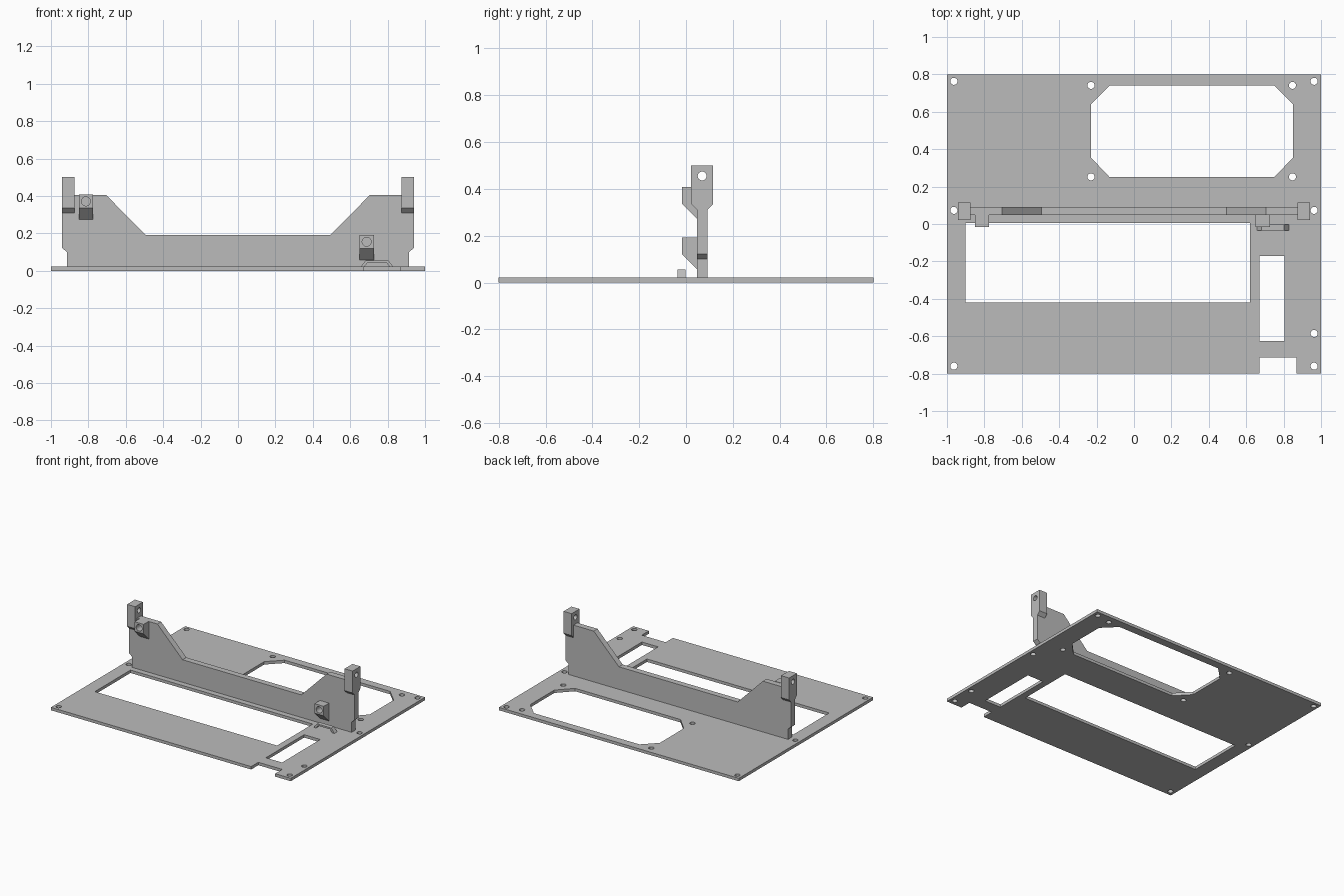
import bpy, bmesh
from math import sin, cos, pi
from mathutils import Matrix, Vector

cube = bpy.data.objects.get("Cube")
if cube:
    bpy.data.objects.remove(cube, do_unlink=True)

grey = bpy.data.materials.new("plain_grey")
grey.use_nodes = True
colour = (0.5, 0.5, 0.5, 1)
grey.diffuse_color = colour
grey.node_tree.nodes["Principled BSDF"].inputs["Base Color"].default_value = colour

# Columns: where the profile's u, v and thickness directions point
AXES = {
    "x": Matrix(((0, 0, 1), (1, 0, 0), (0, 1, 0))),
    "y": Matrix(((1, 0, 0), (0, 0, -1), (0, 1, 0))),
    "z": Matrix.Identity(3),
}


def rect(u0, u1, v0, v1):
    return [(u0, v0), (u1, v0), (u1, v1), (u0, v1)]


def circle(u, v, r, n=32):
    return [(u + r * cos(2 * pi * i / n), v + r * sin(2 * pi * i / n)) for i in range(n)]


def sheet(name, loops, axis, low, high):
    """Extrude an outline with holes between two positions along an axis."""
    curve = bpy.data.curves.new(name, "CURVE")
    curve.dimensions, curve.fill_mode = "2D", "BOTH"
    curve.extrude = (high - low) / 2
    for loop in loops:
        spline = curve.splines.new("POLY")
        spline.points.add(len(loop) - 1)
        for point, (u, v) in zip(spline.points, loop):
            point.co = (u, v, 0, 1)
        spline.use_cyclic_u = True
    source = bpy.data.objects.new(name + "_profile", curve)
    bpy.context.collection.objects.link(source)
    bpy.context.view_layer.update()
    graph = bpy.context.evaluated_depsgraph_get()
    mesh = bpy.data.meshes.new_from_object(source.evaluated_get(graph))
    bpy.data.objects.remove(source, do_unlink=True)

    bm = bmesh.new()
    bm.from_mesh(mesh)
    bmesh.ops.remove_doubles(bm, verts=bm.verts, dist=0.0001)
    middle = Vector([(low + high) / 2 if a == axis else 0 for a in "xyz"])
    bmesh.ops.transform(bm, matrix=Matrix.Translation(middle) @ AXES[axis].to_4x4(), verts=bm.verts)
    bmesh.ops.recalc_face_normals(bm, faces=bm.faces)
    for face in bm.faces:
        face.smooth = False
    bm.to_mesh(mesh)
    bm.free()
    mesh.materials.clear()
    mesh.materials.append(grey)
    obj = bpy.data.objects.new(name, mesh)
    bpy.context.collection.objects.link(obj)
    return obj


# Base plate with a notch in the front edge, three windows and screw holes
outline = [(-1, -0.8), (0.67, -0.8), (0.67, -0.715), (0.87, -0.715),
           (0.87, -0.8), (1, -0.8), (1, 0.8), (-1, 0.8)]
octagon = [(-0.13, 0.25), (0.75, 0.25), (0.85, 0.355), (0.85, 0.64),
           (0.75, 0.74), (-0.13, 0.74), (-0.23, 0.64), (-0.23, 0.355)]
screws = [(x, y) for x in (-0.963, 0.963) for y in (-0.76, 0.073, 0.763)]
screws += [(x, y) for x in (-0.23, 0.847) for y in (0.252, 0.741)] + [(0.963, -0.585)]
windows = [rect(-0.9, 0.62, -0.42, 0.005), rect(0.67, 0.805, -0.625, -0.17), octagon]
sheet("base_plate", [outline] + windows + [circle(x, y, 0.019) for x, y in screws], "z", 0, 0.022)

# Upright wall with a lowered middle and undercut ends
half = [(0.915, 0.015), (0.915, 0.1), (0.94, 0.122), (0.94, 0.405), (0.705, 0.405), (0.495, 0.192)]
sheet("upright_wall", [half + [(-x, z) for x, z in reversed(half)]], "y", 0.047, 0.092)

# Drilled posts at both wall ends
post = [(0.047, 0.31), (0.092, 0.31), (0.115, 0.335), (0.115, 0.5), (0.022, 0.5), (0.022, 0.335)]
for name, low in (("right_post", -0.94), ("left_post", 0.873)):
    sheet(name, [post, circle(0.069, 0.455, 0.019)], "x", low, low + 0.067)

# Wedge-bottomed lugs on the wall front, each with a blind hole
for name, x, top in (("right_lug", -0.813, 0.408), ("left_lug", 0.688, 0.192)):
    side = [(0.05, top - 0.138), (0.05, top), (-0.017, top), (-0.017, top - 0.072)]
    lug = sheet(name, [side], "x", x - 0.038, x + 0.038)
    drill = sheet(name + "_drill", [circle(x, top - 0.037, 0.024)], "y", -0.05, 0.046)
    cut = lug.modifiers.new("hole", "BOOLEAN")
    cut.operation, cut.solver, cut.object = "DIFFERENCE", "EXACT", drill
    bpy.context.view_layer.objects.active = lug
    bpy.ops.object.modifier_apply(modifier="hole")
    bpy.data.objects.remove(drill, do_unlink=True)

# Small cable bridge on the plate
bridge = [(0.655, 0.02), (0.683, 0.056), (0.803, 0.056), (0.831, 0.02),
          (0.812, 0.02), (0.793, 0.044), (0.693, 0.044), (0.674, 0.02)]
sheet("cable_bridge", [bridge], "y", -0.036, -0.003)
